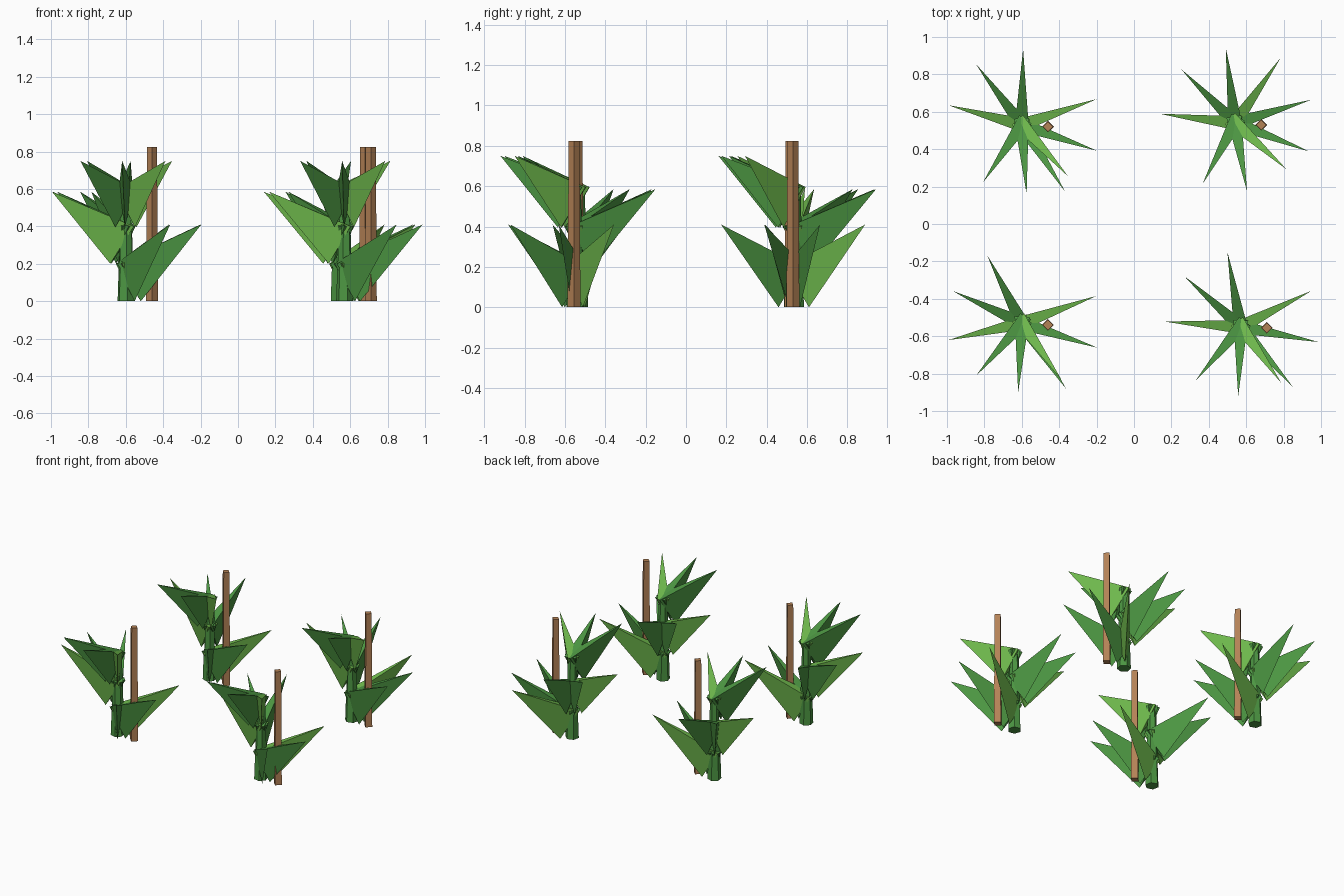
import bpy, bmesh
from math import cos, sin, radians
from mathutils import Vector

cube = bpy.data.objects.get("Cube")
if cube:
    bpy.data.objects.remove(cube, do_unlink=True)


def material(name, rgb):
    m = bpy.data.materials.new(name)
    m.use_nodes = True
    lin = [((c / 255 + 0.055) / 1.055) ** 2.4 for c in rgb] + [1]
    m.diffuse_color = lin
    m.node_tree.nodes["Principled BSDF"].inputs["Base Color"].default_value = lin
    return m


GREEN = material("leaf green", (76, 150, 66))
LIGHT = material("light leaf green", (110, 184, 76))
WOOD = material("stake brown", (180, 130, 86))


def finish(bm, name, location, mats):
    bmesh.ops.recalc_face_normals(bm, faces=bm.faces)
    mesh = bpy.data.meshes.new(name)
    bm.to_mesh(mesh)
    bm.free()
    for m in mats:
        mesh.materials.append(m)
    ob = bpy.data.objects.new(name, mesh)
    ob.location = location
    bpy.context.collection.objects.link(ob)


def cone(bm, sides, z0, z1, r0, r1, turn=0):
    """Closed tapered prism between two heights."""
    rings = []
    for z, r in ((z0, r0), (z1, r1)):
        angles = [radians(turn + 360 * i / sides) for i in range(sides)]
        rings.append([bm.verts.new((r * cos(a), r * sin(a), z)) for a in angles])
    for ring in rings:
        bm.faces.new(ring)
    for i in range(sides):
        j = (i + 1) % sides
        bm.faces.new((rings[0][i], rings[0][j], rings[1][j], rings[1][i]))


def leaf(bm, z, heading, reach, rise, mat):
    """Keeled leaf: a pointed pyramid with a flat sloping top."""
    a = radians(heading)
    out, side = Vector((cos(a), sin(a), 0)), Vector((-sin(a), cos(a), 0))
    up = Vector((0, 0, 1))
    tip = bm.verts.new(out * reach + up * (z + rise))
    keel = bm.verts.new(out * 0.085 + up * z)
    left, right = [bm.verts.new(out * -0.035 + side * s + up * (z + 0.2))
                   for s in (0.04, -0.04)]
    for tri in ((tip, keel, left), (tip, keel, right), (tip, left, right), (keel, left, right)):
        bm.faces.new(tri).material_index = mat


# Tiers of leaves: base height, reach, rise
TIERS = ((0.0, 0.425, 0.41), (0.2, 0.405, 0.385), (0.395, 0.37, 0.355))

# Plants: label, centre, heading of each tier, stake position
PLANTS = (
    ("back_right", (-0.6, 0.53), (-19, 127, -86), (-0.46, 0.52)),
    ("back_left", (0.54, 0.54), (17, 135, -80), (0.68, 0.53)),
    ("front_right", (-0.6, -0.53), (-18, 155, -93), (-0.46, -0.54)),
    ("front_left", (0.57, -0.55), (-11, 138, -92), (0.71, -0.555)),
)

for label, centre, headings, stake in PLANTS:
    # Jointed stalk
    bm = bmesh.new()
    for i, r in enumerate((0.046, 0.039, 0.033)):
        cone(bm, 6, 0.2 * i, 0.2 * i + 0.2, r, r * 0.85, headings[i])
    finish(bm, label + "_stalk", (*centre, 0), [GREEN])

    # Three leaves per tier, the last one lighter
    bm = bmesh.new()
    for (z, reach, rise), heading in zip(TIERS, headings):
        for k in range(3):
            leaf(bm, z, heading + 38 * (k - 1), reach, rise, int(k == 2))
    finish(bm, label + "_leaves", (*centre, 0), [GREEN, LIGHT])

    # Square support stake
    bm = bmesh.new()
    cone(bm, 4, 0, 0.825, 0.032, 0.027)
    finish(bm, label + "_stake", (*stake, 0), [WOOD])
